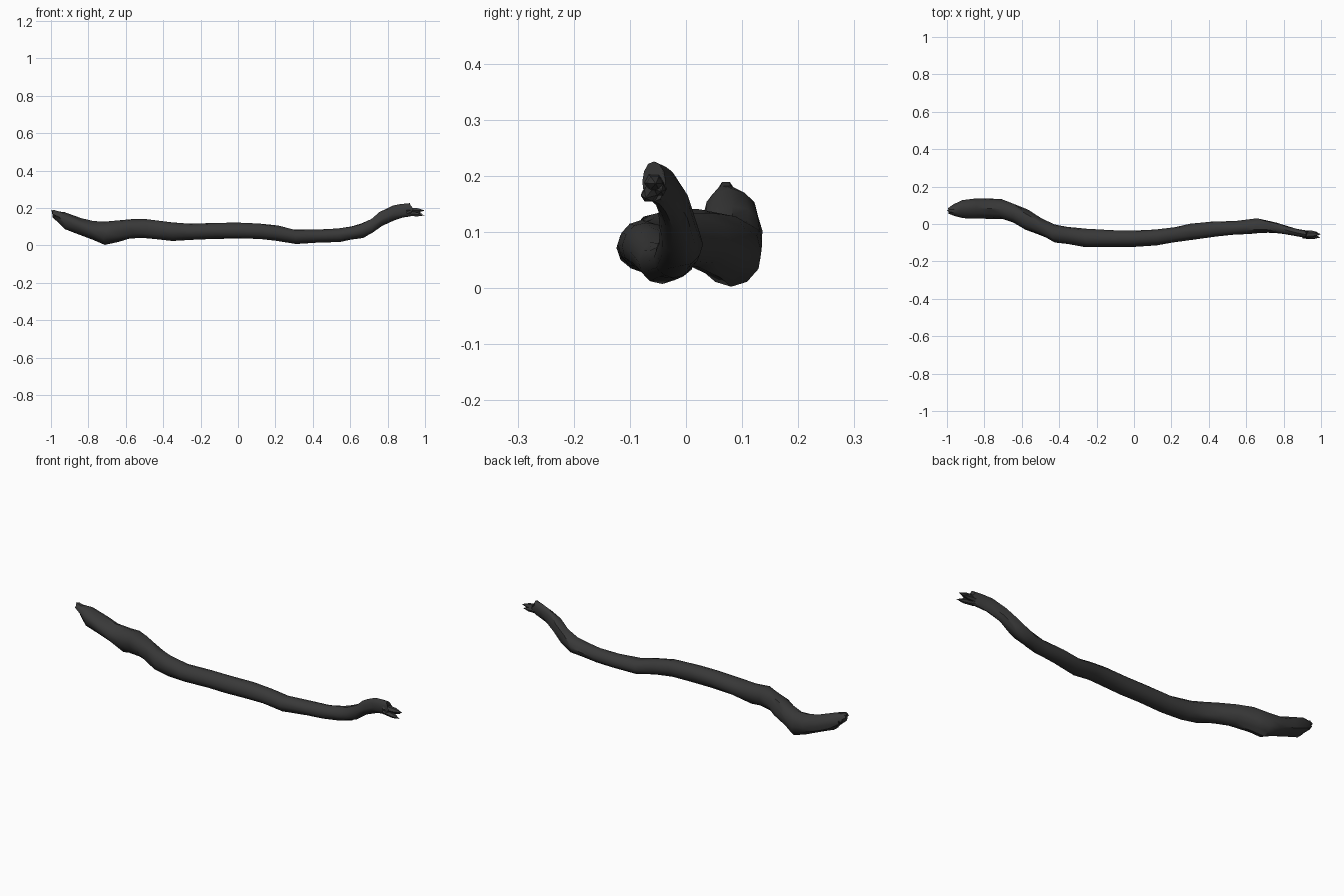
import bpy, bmesh, math, random
from mathutils import Vector

if "Cube" in bpy.data.objects:
    bpy.data.objects.remove(bpy.data.objects["Cube"])
random.seed(4)

bark = bpy.data.materials.new("dark_bark")
bark.diffuse_color = (0.04, 0.04, 0.04, 1)
bark.use_nodes = True
bark.node_tree.nodes["Principled BSDF"].inputs["Base Color"].default_value = bark.diffuse_color

# Branch outline: x, y low, y high, z low, z high
OUTLINE = [
    (-.985, .055, .085, .150, .186), (-.955, .042, .105, .118, .182), (-.92, .030, .130, .085, .176),
    (-.85, .028, .138, .060, .145), (-.77, .028, .138, .025, .128), (-.71, .025, .136, .004, .126),
    (-.65, .008, .115, .020, .134), (-.57, -.030, .075, .038, .140), (-.50, -.062, .034, .040, .140),
    (-.43, -.100, .000, .032, .133), (-.36, -.106, -.014, .022, .124), (-.25, -.124, -.026, .028, .115),
    (-.12, -.122, -.034, .034, .120), (.00, -.122, -.034, .034, .121), (.12, -.114, -.028, .033, .118),
    (.21, -.100, -.016, .025, .105), (.30, -.086, .002, .008, .086), (.43, -.068, .016, .016, .084),
    (.54, -.057, .014, .018, .090), (.61, -.053, .024, .030, .102), (.66, -.050, .030, .038, .118),
    (.71, -.048, .020, .058, .146), (.77, -.050, .006, .104, .185), (.83, -.060, -.012, .136, .212),
    (.88, -.068, -.026, .148, .222), (.925, -.078, -.036, .154, .226),
]
SIDES = 12


def mesh_object(name, bm):
    bmesh.ops.recalc_face_normals(bm, faces=bm.faces)
    mesh = bpy.data.meshes.new(name)
    bm.to_mesh(mesh)
    bm.free()
    obj = bpy.data.objects.new(name, mesh)
    obj.data.materials.append(bark)
    bpy.context.collection.objects.link(obj)
    bpy.context.view_layer.objects.active = obj
    obj.select_set(True)
    bpy.ops.object.shade_smooth_by_angle(angle=math.radians(40))
    obj.select_set(False)
    return obj


def loft(name, rings, tip=None):
    """Skin a list of vertex rings, capped at the start and closed to a tip or cap."""
    bm = bmesh.new()
    loops = [[bm.verts.new(p) for p in ring] for ring in rings]
    n = len(loops[0])
    for a, b in zip(loops, loops[1:]):
        for i in range(n):
            bm.faces.new((a[i], a[(i + 1) % n], b[(i + 1) % n], b[i]))
    bm.faces.new(loops[0])
    if tip:
        t = bm.verts.new(tip)
        for i in range(n):
            bm.faces.new((loops[-1][i], loops[-1][(i + 1) % n], t))
    else:
        bm.faces.new(loops[-1])
    return mesh_object(name, bm)


# Main branch, with slightly lumpy bark
rings = []
for x, y0, y1, z0, z1 in OUTLINE:
    ring = []
    for i in range(SIDES):
        a = math.tau * i / SIDES
        r = random.uniform(.95, 1.03)
        dx = random.uniform(-.012, .012)
        ring.append(Vector((x + dx, (y0 + y1) / 2 + math.cos(a) * r * (y1 - y0) / 2,
                            (z0 + z1) / 2 + math.sin(a) * r * (z1 - z0) / 2)))
    rings.append(ring)
loft("branch", rings)


def splinter(name, base, tip, ry, rz):
    base, tip = Vector(base), Vector(tip)
    rs = []
    for t, s in ((0, 1), (.6, .75)):
        c = base.lerp(tip, t)
        rs.append([c + Vector((0, math.cos(k * math.tau / 6) * ry * s,
                               math.sin(k * math.tau / 6) * rz * s)) for k in range(6)])
    loft(name, rs, tip)


# Torn splinters at both ends
splinter("splinter_right_upper", (.90, -.058, .188), (1.0, -.054, .186), .020, .018)
splinter("splinter_right_lower", (.90, -.060, .172), (.998, -.072, .160), .018, .016)
splinter("splinter_right_side", (.90, -.048, .180), (.985, -.044, .172), .014, .016)
splinter("splinter_left_upper", (-.96, .070, .168), (-1.0, .072, .186), .018, .016)
splinter("splinter_left_lower", (-.95, .085, .140), (-.985, .092, .152), .016, .018)
